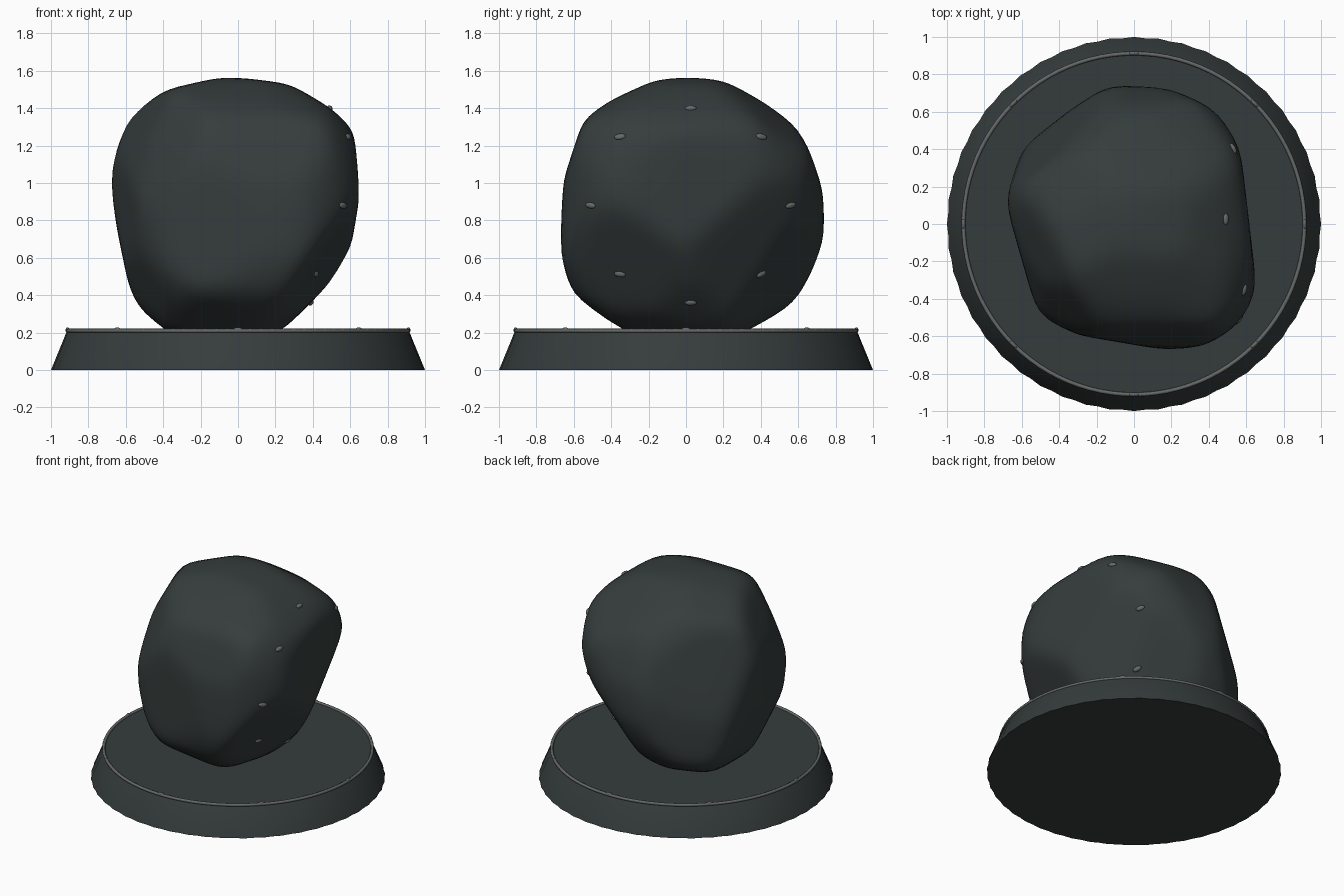
import bpy, bmesh, math
from mathutils import Vector, Matrix
from mathutils.geometry import convex_hull_2d

if "Cube" in bpy.data.objects:
    bpy.data.objects.remove(bpy.data.objects["Cube"])


def material(name, rgb):
    m = bpy.data.materials.new(name)
    m.diffuse_color = (*rgb, 1)
    m.use_nodes = True
    m.node_tree.nodes["Principled BSDF"].inputs["Base Color"].default_value = m.diffuse_color
    return m


STONE = material("dark_stone", (0.036, 0.046, 0.045))
METAL = material("grey_trim", (0.13, 0.14, 0.14))


def add_object(name, bm, mat, angle=None):
    bmesh.ops.recalc_face_normals(bm, faces=bm.faces)
    me = bpy.data.meshes.new(name)
    bm.to_mesh(me)
    bm.free()
    me.materials.append(mat)
    ob = bpy.data.objects.new(name, me)
    bpy.context.collection.objects.link(ob)
    bpy.context.view_layer.objects.active = ob
    ob.select_set(True)
    if angle:
        bpy.ops.object.shade_smooth_by_angle(angle=math.radians(angle))
    else:
        bpy.ops.object.shade_smooth()
    ob.select_set(False)
    return ob


# Plinth: tapered disc with a finely scalloped foot
N = 96
bm = bmesh.new()
rings = []
for z, r, wave in ((0, 0.997, 0.003), (0.2, 0.918, 0.0), (0.21, 0.91, 0.0)):
    rings.append([bm.verts.new(((r + wave * (-1) ** i) * math.cos(math.tau * i / N),
                                (r + wave * (-1) ** i) * math.sin(math.tau * i / N), z))
                  for i in range(N)])
for a, b in zip(rings, rings[1:]):
    for i in range(N):
        j = (i + 1) % N
        bm.faces.new((a[i], a[j], b[j], b[i]))
bm.faces.new(rings[0])
bm.faces.new(rings[-1])
add_object("plinth", bm, STONE, 30)

# Thin trim ring on the plinth edge
bpy.ops.mesh.primitive_torus_add(major_radius=0.912, minor_radius=0.011, major_segments=96,
                                 minor_segments=8, location=(0, 0, 0.21))
ring = bpy.context.object
ring.name = "trim_ring"
ring.data.materials.append(METAL)
bpy.ops.object.shade_smooth()
ring.select_set(False)

# Boulder: an icosphere limited by its outline in several directions
C = Vector((0, 0, 0.88))
front = [(-0.1, 1.565), (0.05, 1.56), (0.28, 1.53), (0.5, 1.4), (0.625, 1.28), (0.66, 0.85),
         (0.625, 0.66), (0.5, 0.47), (0.25, 0.22), (0.15, 0.17), (-0.35, 0.17), (-0.42, 0.22),
         (-0.51, 0.28), (-0.585, 0.45), (-0.645, 0.74), (-0.69, 1.03), (-0.61, 1.33),
         (-0.46, 1.485)]
side = [(0, 1.568), (-0.17, 1.55), (-0.41, 1.44), (-0.55, 1.34), (-0.655, 1.02), (-0.68, 0.63),
        (-0.61, 0.41), (-0.35, 0.21), (-0.25, 0.17), (0.25, 0.17), (0.35, 0.21), (0.47, 0.26),
        (0.6, 0.39), (0.68, 0.54), (0.74, 0.7), (0.735, 0.96), (0.655, 1.19), (0.56, 1.35),
        (0.42, 1.46), (0.27, 1.53), (0.15, 1.555)]
top = [(-0.13, 0.75), (0.2, 0.725), (0.48, 0.595), (0.57, 0.4), (0.66, -0.37), (0.555, -0.545),
       (0.38, -0.655), (0.17, -0.675), (-0.3, -0.595), (-0.515, -0.49), (-0.69, 0.12),
       (-0.61, 0.4), (-0.35, 0.605)]
front_right = [(0.014, 0.71), (-0.38, 0.65), (-0.575, 0.333), (-0.7, -0.043), (-0.645, -0.384),
               (-0.54, -0.57), (-0.1, -0.755), (0.25, -0.64), (0.49, -0.51), (0.59, -0.3),
               (0.735, 0.196), (0.66, 0.4), (0.36, 0.61)]
back_left = [(-0.1, 0.71), (0.13, 0.69), (0.35, 0.65), (0.47, 0.55), (0.58, 0.32), (0.7, 0.025),
             (0.665, -0.21), (0.45, -0.62), (0.18, -0.78), (-0.14, -0.745), (-0.32, -0.65),
             (-0.66, -0.14), (-0.735, 0.09), (-0.68, 0.37), (-0.43, 0.61), (-0.25, 0.7)]
below = [(-0.2, 0.715), (-0.03, 0.71), (0.29, 0.63), (0.44, 0.57), (0.54, 0.44), (0.66, 0),
         (0.75, -0.3), (0.5, -1.2), (-0.5, -1.2), (-0.75, -0.21), (-0.795, 0), (-0.785, 0.14),
         (-0.685, 0.39), (-0.375, 0.66)]
X, Y, Z = Vector((1, 0, 0)), Vector((0, 1, 0)), Vector((0, 0, 1))


def tilted(azimuth, elevation):
    a, e = math.radians(azimuth), math.radians(elevation)
    forward = Vector((-math.cos(a), -math.sin(a), 0))
    return Vector((-math.sin(a), math.cos(a), 0)), Z * math.cos(e) + forward * math.sin(e)


views = [(X, Z, [(a, b - C.z) for a, b in front]), (Y, Z, [(a, b - C.z) for a, b in side]),
         (X, Y, top), (*tilted(-55, 25), front_right), (*tilted(125, 25), back_left),
         (*tilted(50, -30), below)]
# two facets that meet in a ridge low on the right side
planes = [(Vector((0.813, -0.258, -0.522)).normalized(), 0.622),
          (Vector((0.81, 0.441, -0.386)).normalized(), 0.587)]
for U, V, pts in views:
    hull = [Vector(pts[i]) for i in convex_hull_2d([Vector(p) for p in pts])]
    for p, q in zip(hull, hull[1:] + hull[:1]):
        n = Vector((q.y - p.y, p.x - q.x)).normalized()
        if n.dot(p) < 0:
            n = -n
        planes.append((U * n.x + V * n.y, n.dot(p)))

bm = bmesh.new()
bmesh.ops.create_icosphere(bm, subdivisions=5, radius=1)
for v in bm.verts:
    d = v.co.normalized()
    v.co = C + d * min(h / n.dot(d) for n, h in planes if n.dot(d) > 0.05)
for _ in range(4):
    bmesh.ops.smooth_vert(bm, verts=bm.verts, factor=0.5,
                          use_axis_x=True, use_axis_y=True, use_axis_z=True)
boulder = add_object("boulder", bm, STONE)


# Small oval studs
def stud(name, loc, normal, long_axis, size):
    z = normal.normalized()
    y = (long_axis - z * long_axis.dot(z)).normalized()
    rot = Matrix((y.cross(z), y, z)).transposed().to_4x4()
    bm = bmesh.new()
    bmesh.ops.create_uvsphere(bm, u_segments=12, v_segments=8, radius=1)
    bm.transform(Matrix.Translation(loc) @ rot @ Matrix.Diagonal((*size, 1)))
    add_object(name, bm, METAL)


for i in range(8):
    a = math.tau * i / 8
    c, s = math.cos(a), math.sin(a)
    # stud on the plinth rim
    stud(f"rim_stud_{i}", Vector((0.912 * c, 0.912 * s, 0.214)), Z, Vector((-s, c, 0)),
         (0.01, 0.028, 0.014))
    # stud in the circle on the right face of the boulder
    hit, loc, nor, _ = boulder.ray_cast(Vector((2, 0.025 + 0.535 * c, 0.88 + 0.52 * s)), -X)
    if hit:
        stud(f"boulder_stud_{i}", loc, nor, Y, (0.017, 0.032, 0.013))
